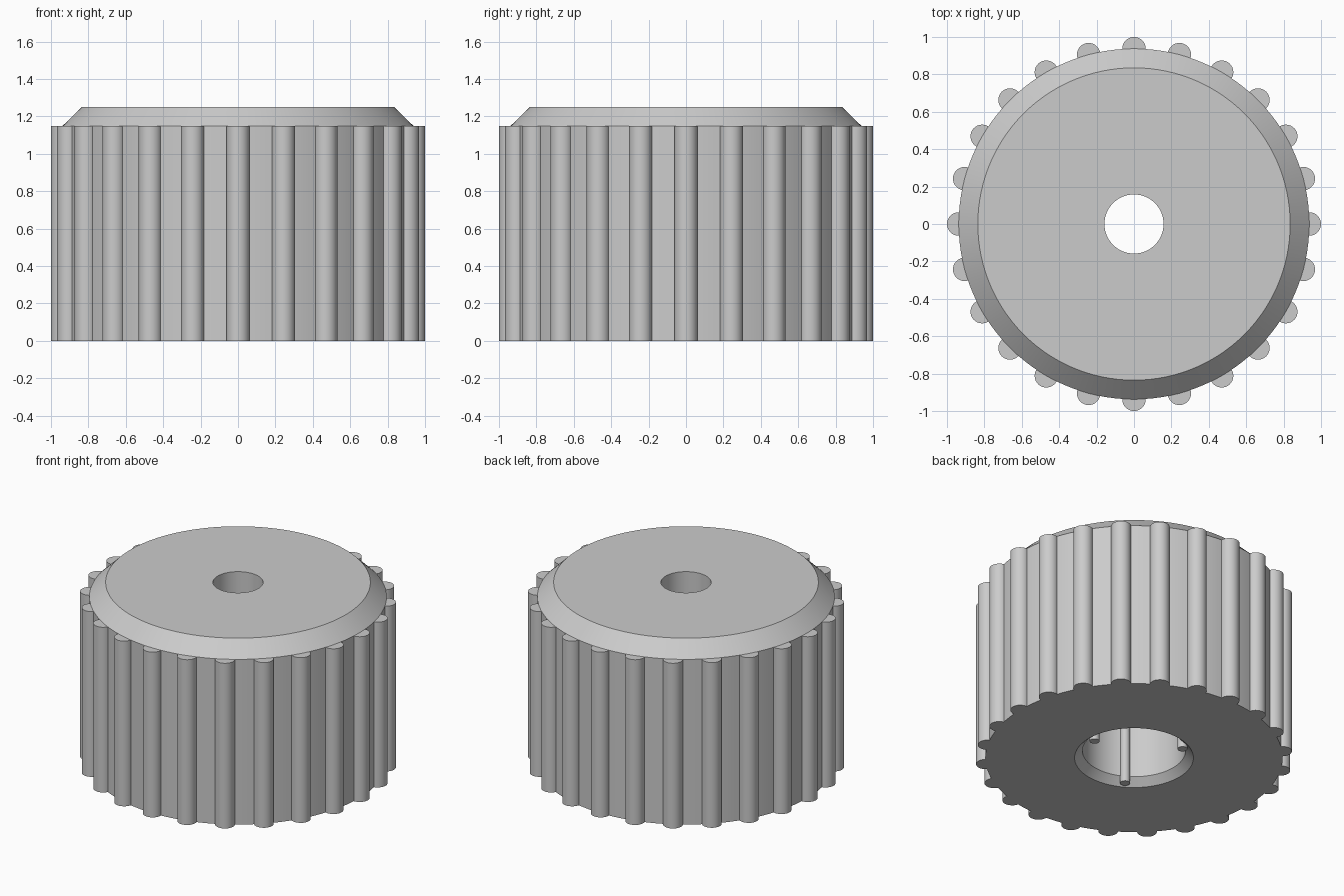
import bpy
import bmesh
from math import radians
from mathutils import Matrix, Vector

cube = bpy.data.objects.get("Cube")
if cube:
    bpy.data.objects.remove(cube, do_unlink=True)

# One plain grey for the whole knob
grey = bpy.data.materials.new("plain_grey")
grey.use_nodes = True
colour = (0.6, 0.6, 0.6, 1)
grey.diffuse_color = colour
grey.node_tree.nodes["Principled BSDF"].inputs["Base Color"].default_value = colour


def make_object(name, bm):
    bmesh.ops.recalc_face_normals(bm, faces=bm.faces)
    mesh = bpy.data.meshes.new(name)
    bm.to_mesh(mesh)
    bm.free()
    mesh.materials.append(grey)
    obj = bpy.data.objects.new(name, mesh)
    bpy.context.collection.objects.link(obj)
    return obj


def lathe(name, profile, steps=120):
    """Spin a closed (radius, height) profile around z."""
    bm = bmesh.new()
    verts = [bm.verts.new((r, 0, z)) for r, z in profile]
    edges = [bm.edges.new((a, b)) for a, b in zip(verts, verts[1:] + verts[:1])]
    bmesh.ops.spin(bm, geom=verts + edges, cent=(0, 0, 0), axis=(0, 0, 1),
                   angle=radians(360), steps=steps, use_merge=True)
    bmesh.ops.remove_doubles(bm, verts=bm.verts, dist=0.0001)
    return make_object(name, bm)


def rib_ring(name, count, ring_radius, rib_radius, height, segments):
    """Upright round ribs, evenly spaced on a circle and standing on the ground."""
    bm = bmesh.new()
    for i in range(count):
        turn = Matrix.Rotation(radians(360 * i / count), 4, "Z")
        place = turn @ Matrix.Translation(Vector((ring_radius, 0, height / 2)))
        bmesh.ops.create_cone(bm, cap_ends=True, segments=segments, radius1=rib_radius,
                              radius2=rib_radius, depth=height, matrix=place)
    return make_object(name, bm)


# Main sizes
body_radius, shoulder, top = 0.9375, 1.15, 1.25
bore_radius, bore_top, hole_radius = 0.325, 0.94, 0.158

# Body with chamfered top, through hole, and wider chamfered bore below
knob = lathe("knob_body", [
    (0.375, 0), (body_radius, 0), (body_radius, shoulder), (0.835, top),
    (hole_radius, top), (hole_radius, bore_top),
    (bore_radius, bore_top), (bore_radius, 0.05)])

# Grip ribs outside and three thin ribs in the bore
ribs = [rib_ring("grip_ribs", 24, body_radius, 0.0625, shoulder, 32),
        rib_ring("bore_ribs", 3, bore_radius, 0.031, bore_top + 0.02, 24)]

# Fuse the ribs into the body
bpy.context.view_layer.objects.active = knob
for rib in ribs:
    union = knob.modifiers.new("fuse_" + rib.name, "BOOLEAN")
    union.operation = "UNION"
    union.solver = "EXACT"
    union.object = rib
    bpy.ops.object.modifier_apply(modifier=union.name)
    bpy.data.objects.remove(rib, do_unlink=True)

# Smooth round walls, crisp edges
bpy.ops.object.select_all(action="DESELECT")
knob.select_set(True)
bpy.ops.object.shade_smooth_by_angle(angle=radians(30))
